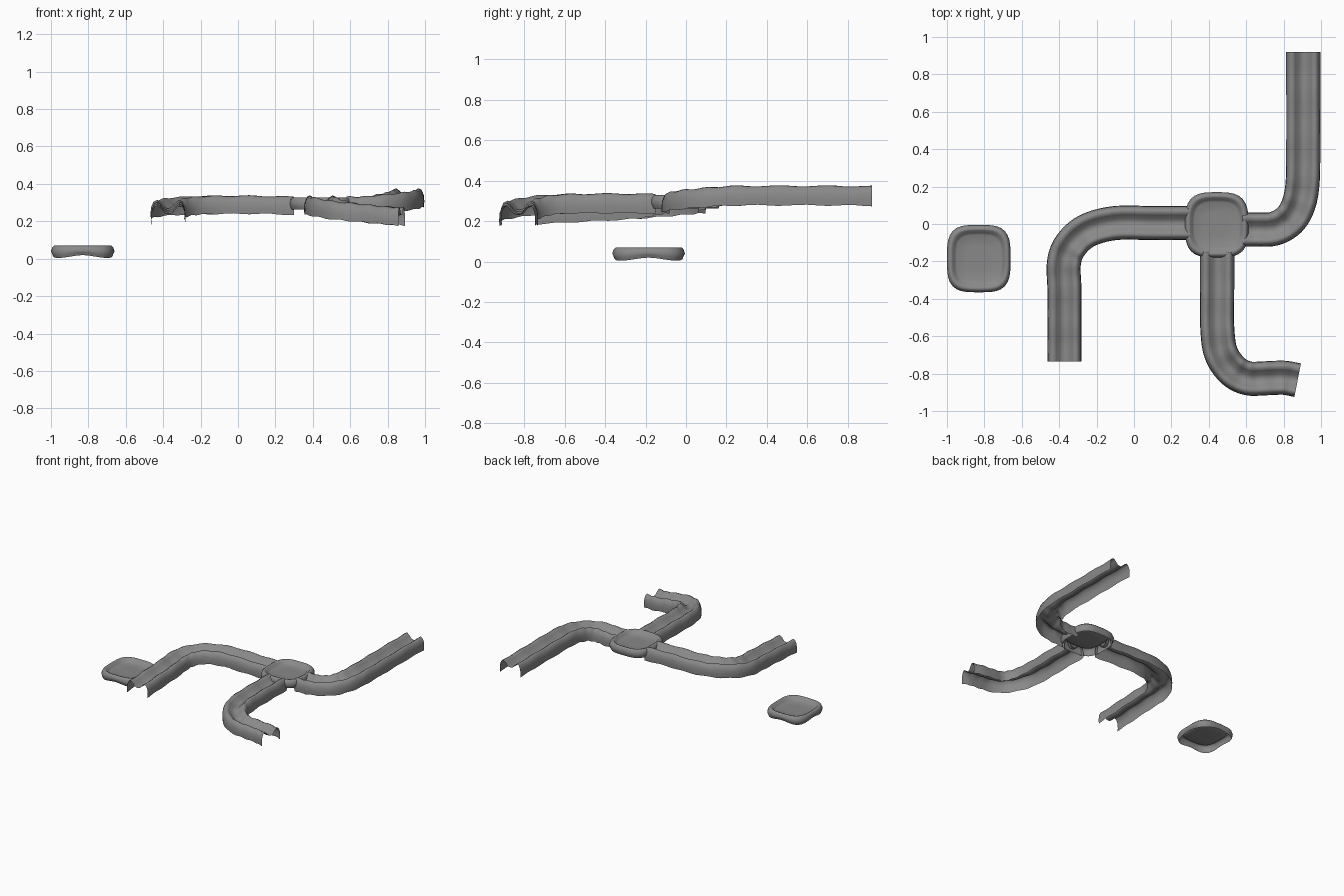
import bpy
import math
from mathutils import Vector

cube = bpy.data.objects.get("Cube")
if cube:
    bpy.data.objects.remove(cube, do_unlink=True)

stone = bpy.data.materials.new("grey_stone")
stone.use_nodes = True
GREY = (0.25, 0.25, 0.25, 1)
stone.diffuse_color = GREY
bsdf = stone.node_tree.nodes["Principled BSDF"]
bsdf.inputs["Base Color"].default_value = GREY
bsdf.inputs["Roughness"].default_value = 0.9


def make_object(name, verts, faces):
    mesh = bpy.data.meshes.new(name)
    mesh.from_pydata(verts, [], faces)
    mesh.materials.append(stone)
    obj = bpy.data.objects.new(name, mesh)
    bpy.context.collection.objects.link(obj)
    for poly in mesh.polygons:
        poly.use_smooth = True
    return obj


def spline(points, steps):
    """Smooth curve through all the points (Catmull-Rom)."""
    pts = [Vector(p) for p in points]
    pts = [2 * pts[0] - pts[1]] + pts + [2 * pts[-1] - pts[-2]]
    out = []
    for a, b, c, d in zip(pts, pts[1:], pts[2:], pts[3:]):
        for i in range(steps):
            t = i / steps
            out.append(0.5 * (2 * b + (c - a) * t + (2 * a - 5 * b + 4 * c - d) * t**2
                              + (3 * b - a - 3 * c + d) * t**3))
    out.append(pts[-2])
    return out


# Half of the open channel section: groove, ridge, side wall
HALF = [(0, 0.052), (0.02, 0.057), (0.042, 0.083), (0.06, 0.096),
        (0.076, 0.088), (0.088, 0.06), (0.091, 0.03), (0.089, 0)]
SECTION = [(-u, w) for u, w in reversed(HALF[1:])] + HALF


def channel(name, path):
    """Sweep the section along path points (x, y, base z)."""
    line = spline(path, 5)
    n = len(SECTION)
    verts, faces = [], []
    for i, p in enumerate(line):
        tangent = line[min(i + 1, len(line) - 1)] - line[max(i - 1, 0)]
        side = Vector((-tangent.y, tangent.x, 0)).normalized()
        ripple = 0.003 * math.sin(i * 1.3)
        for u, w in SECTION:
            height = w + ripple * (1 if w > 0.05 else -1)
            verts.append(p + side * u + Vector((0, 0, height)))
    for i in range(len(line) - 1):
        for j in range(n - 1):
            a = i * n + j
            faces.append((a, a + 1, a + n + 1, a + n))
    return make_object(name, verts, faces)


# Radius fraction and height of the rolled rim and sunken plate
DISH = [(0.35, 0.042), (0.70, 0.042), (0.76, 0.048), (0.83, 0.066), (0.9, 0.07),
        (0.96, 0.06), (1.0, 0.04), (0.98, 0.02), (0.94, 0.004)]


def dish(name, centre, rx, ry, power, scallop):
    """Rounded square plate with a raised rim, open below."""
    count = 48
    verts, faces = [(centre[0], centre[1], centre[2] + 0.042)], []
    for f, h in DISH:
        for k in range(count):
            a = math.tau * k / count
            c, s = math.cos(a), math.sin(a)
            r = f / (abs(c)**power + abs(s)**power) ** (1 / power)
            lift = scallop * (1 + math.cos(4 * a)) / 2 if h < 0.03 else 0
            verts.append((centre[0] + rx * r * c, centre[1] + ry * r * s,
                          centre[2] + h + lift))
    for k in range(count):
        k2 = (k + 1) % count
        faces.append((0, 1 + k, 1 + k2))
        for ring in range(len(DISH) - 1):
            a, b = 1 + ring * count, 1 + (ring + 1) * count
            faces.append((a + k, b + k, b + k2, a + k2))
    return make_object(name, verts, faces)


# Three bent channels leaving the hub
channel("right_channel", [
    (0.30, 0.005, 0.235), (0.1, 0.005, 0.24), (-0.1, 0.005, 0.24), (-0.25, -0.035, 0.236),
    (-0.34, -0.115, 0.226), (-0.375, -0.21, 0.215), (-0.372, -0.35, 0.205),
    (-0.372, -0.55, 0.195), (-0.372, -0.735, 0.185)])
channel("front_channel", [
    (0.445, -0.15, 0.238), (0.445, -0.35, 0.24), (0.445, -0.55, 0.238), (0.465, -0.69, 0.232),
    (0.53, -0.785, 0.215), (0.61, -0.825, 0.202), (0.7, -0.825, 0.192),
    (0.8, -0.822, 0.182), (0.875, -0.835, 0.178)])
channel("left_channel", [
    (0.58, -0.03, 0.236), (0.66, -0.03, 0.236), (0.75, -0.025, 0.246), (0.83, 0.02, 0.257),
    (0.88, 0.105, 0.268), (0.902, 0.23, 0.277), (0.905, 0.45, 0.278),
    (0.905, 0.7, 0.278), (0.905, 0.92, 0.276)])

# Hub joining the channels, and the separate dish lying apart
dish("hub", (0.442, -0.005, 0.258), 0.17, 0.175, 3.2, 0)
dish("loose_dish", (-0.83, -0.185, 0), 0.17, 0.18, 3.5, 0.015)
